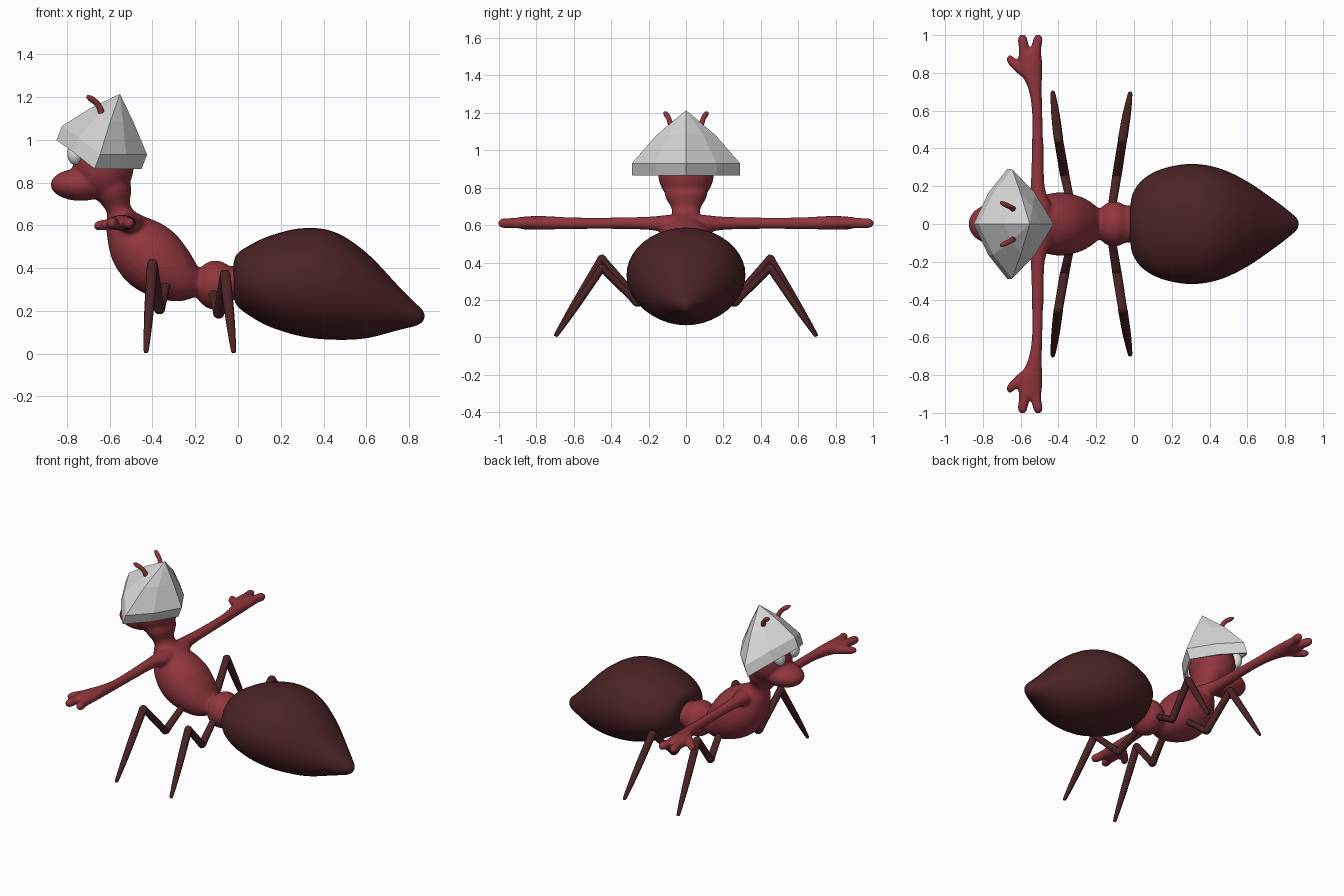
import bpy, bmesh, math
from mathutils import Vector, Matrix

if "Cube" in bpy.data.objects:
    bpy.data.objects.remove(bpy.data.objects["Cube"])


def material(name, r, g, b):
    m = bpy.data.materials.new(name)
    m.diffuse_color = (r, g, b, 1)
    m.use_nodes = True
    m.node_tree.nodes["Principled BSDF"].inputs["Base Color"].default_value = m.diffuse_color
    return m


RED = material("ant red", 0.28, 0.037, 0.047)
BROWN = material("dark brown", 0.072, 0.017, 0.017)
GREY = material("helmet grey", 0.66, 0.66, 0.66)
WHITE = material("eye white", 0.75, 0.75, 0.75)


def finish(name, bm, mat, smooth=True, mirror=False):
    bmesh.ops.recalc_face_normals(bm, faces=bm.faces)
    for f in bm.faces:
        f.smooth = smooth
    me = bpy.data.meshes.new(name)
    bm.to_mesh(me)
    bm.free()
    me.materials.append(mat)
    ob = bpy.data.objects.new(name, me)
    bpy.context.collection.objects.link(ob)
    if mirror:
        mod = ob.modifiers.new("mirror", 'MIRROR')
        mod.use_axis = (False, True, False)
    return ob


def catmull(p0, p1, p2, p3, t):
    return [0.5 * (2 * b + (c - a) * t + (2 * a - 5 * b + 4 * c - d) * t * t
                   + (3 * b - a - 3 * c + d) * t ** 3)
            for a, b, c, d in zip(p0, p1, p2, p3)]


def loft(bm, pts, side, up=None, sub=6, n=24):
    """Smooth tube through stations (x, y, z, half size along side, half size across)."""
    side = Vector(side).normalized()
    st = []
    for i in range(len(pts) - 1):
        q = [pts[max(0, min(len(pts) - 1, i + k))] for k in (-1, 0, 1, 2)]
        st += [catmull(*q, j / sub) for j in range(sub)]
    st.append(pts[-1])
    rings = []
    for i, s in enumerate(st):
        tan = Vector(st[min(i + 1, len(st) - 1)][:3]) - Vector(st[max(i - 1, 0)][:3])
        across = Vector(up) if up else tan.cross(side).normalized()
        a, b = max(s[3], 0.002), max(s[4], 0.002)
        rings.append([bm.verts.new(Vector(s[:3]) + side * a * math.cos(w) + across * b * math.sin(w))
                      for w in (math.tau * k / n for k in range(n))])
    for r, q in zip(rings, rings[1:]):
        for k in range(n):
            bm.faces.new((r[k], r[(k + 1) % n], q[(k + 1) % n], q[k]))
    bm.faces.new(rings[0])
    bm.faces.new(rings[-1])


def ball(bm, centre, radii):
    bmesh.ops.create_uvsphere(bm, u_segments=28, v_segments=18, radius=1,
                              matrix=Matrix.Translation(centre) @ Matrix.Diagonal((*radii, 1)))


# Red body: thorax, neck, head, waist and arms fused into one smooth skin
bm = bmesh.new()
loft(bm, [(-0.16, 0, 0.29, 0.03, 0.02), (-0.20, 0, 0.315, 0.09, 0.07),
          (-0.28, 0, 0.355, 0.142, 0.122), (-0.385, 0, 0.43, 0.168, 0.158),
          (-0.47, 0, 0.515, 0.15, 0.145), (-0.53, 0, 0.60, 0.105, 0.095),
          (-0.558, 0, 0.675, 0.074, 0.058), (-0.58, 0, 0.75, 0.11, 0.085),
          (-0.60, 0, 0.82, 0.12, 0.08)], (0, 1, 0))
ball(bm, (-0.63, 0, 0.88), (0.143, 0.15, 0.165))       # skull
ball(bm, (-0.735, 0, 0.79), (0.142, 0.11, 0.076))      # snout
ball(bm, (-0.105, 0, 0.32), (0.1, 0.12, 0.115))        # waist
ball(bm, (-0.03, 0, 0.33), (0.1, 0.1, 0.08))
for s in (1, -1):
    loft(bm, [(-0.50, 0, 0.595, 0.07, 0.07), (-0.50, s * 0.1, 0.605, 0.06, 0.05),
              (-0.51, s * 0.2, 0.61, 0.038, 0.036), (-0.51, s * 0.4, 0.61, 0.031, 0.03),
              (-0.513, s * 0.6, 0.61, 0.028, 0.031), (-0.525, s * 0.72, 0.612, 0.037, 0.036),
              (-0.545, s * 0.81, 0.612, 0.06, 0.037), (-0.55, s * 0.89, 0.612, 0.062, 0.031),
              (-0.55, s * 0.925, 0.612, 0.045, 0.02)], (1, 0, 0))
    for x0, x1 in ((-0.583, -0.59), (-0.518, -0.508)):  # fingers
        loft(bm, [(x0, s * 0.87, 0.612, 0.028, 0.03), (x0, s * 0.93, 0.611, 0.027, 0.028),
                  (x1, s * 0.98, 0.61, 0.026, 0.027), (x1, s * 1.004, 0.61, 0.012, 0.013)], (1, 0, 0))
    loft(bm, [(-0.54, s * 0.78, 0.61, 0.035, 0.032), (-0.60, s * 0.815, 0.605, 0.025, 0.026),
              (-0.65, s * 0.865, 0.598, 0.024, 0.024), (-0.668, s * 0.89, 0.596, 0.011, 0.011)],
         (1, s, 0))                                     # thumb
body = finish("body", bm, RED)
fuse = body.modifiers.new("fuse", 'REMESH')
fuse.mode = 'VOXEL'
fuse.voxel_size = 0.01
fuse.use_smooth_shade = True
soft = body.modifiers.new("soften", 'SMOOTH')
soft.factor = 0.5
soft.iterations = 6

# Large pointed abdomen
bm = bmesh.new()
loft(bm, [(-0.02, 0, 0.345, 0.09, 0.08), (-0.005, 0, 0.345, 0.165, 0.12),
          (0.05, 0, 0.342, 0.238, 0.162), (0.15, 0, 0.338, 0.292, 0.213),
          (0.3, 0, 0.333, 0.318, 0.253), (0.45, 0, 0.317, 0.295, 0.252),
          (0.6, 0, 0.272, 0.225, 0.2), (0.75, 0, 0.213, 0.122, 0.103),
          (0.83, 0, 0.183, 0.06, 0.053), (0.86, 0, 0.177, 0.032, 0.03),
          (0.872, 0, 0.177, 0.008, 0.008)], (0, 1, 0), up=(0, 0, 1), n=40)
finish("abdomen", bm, BROWN)


# Bent legs, mirrored left and right
def leg(name, hip, low, knee, foot):
    hip, low, knee, foot = map(Vector, (hip, low, knee, foot))
    path = [(hip, 0.022), (hip.lerp(low, 0.8), 0.024), (low, 0.025), (low.lerp(knee, 0.15), 0.025),
            (low.lerp(knee, 0.88), 0.024), (knee, 0.024), (knee.lerp(foot, 0.08), 0.025),
            (knee.lerp(foot, 0.55), 0.022), (knee.lerp(foot, 0.95), 0.013), (foot, 0.006)]
    bm = bmesh.new()
    loft(bm, [(*p, r, r * 0.85) for p, r in path], (1, 0, 0), sub=4, n=14)
    finish(name, bm, BROWN, mirror=True)


leg("front_legs", (-0.335, 0.11, 0.33), (-0.367, 0.26, 0.205), (-0.40, 0.45, 0.422), (-0.43, 0.70, 0.006))
leg("rear_legs", (-0.12, 0.07, 0.30), (-0.09, 0.26, 0.185), (-0.06, 0.45, 0.372), (-0.02, 0.695, 0.006))

# Faceted helmet: pointed crown over a slanted band
front, flank, back = Vector((-0.823, 0, 1.064)), Vector((-0.645, 0.29, 0.93)), Vector((-0.425, 0, 0.93))
apex = Vector((-0.552, 0, 1.214))
half = [front, front.lerp(flank, 0.5) + Vector((-0.012, 0.018, 0.012)), flank,
        flank.lerp(back, 0.5) + Vector((0.012, 0.018, 0)), back]
ring = half + [Vector((p.x, -p.y, p.z)) for p in half[3:0:-1]]
bm = bmesh.new()
top = bm.verts.new(apex)
mid = [bm.verts.new(p.lerp(apex, 0.5) + Vector((0, math.copysign(0.012, p.y) if abs(p.y) > 0.01 else 0, 0.01)))
       for p in ring]
brim = [bm.verts.new(p) for p in ring]
base = [bm.verts.new(p + Vector((-0.026, 0, -0.066))) for p in ring]
for i in range(8):
    j = (i + 1) % 8
    bm.faces.new((top, mid[i], mid[j]))
    bm.faces.new((mid[i], brim[i], brim[j], mid[j]))
    bm.faces.new((brim[i], base[i], base[j], brim[j]))
helmet = finish("helmet", bm, GREY, smooth=False)
shell = helmet.modifiers.new("shell", 'SOLIDIFY')
shell.thickness = 0.015
shell.offset = -1

# Eyes under the helmet brim
bm = bmesh.new()
ball(bm, (-0.762, 0.075, 0.935), (0.036, 0.04, 0.052))
finish("eyes", bm, WHITE, mirror=True)

# Antennae poking through the helmet
bm = bmesh.new()
loft(bm, [(-0.638, 0.075, 1.09, 0.013, 0.013), (-0.64, 0.08, 1.13, 0.015, 0.015),
          (-0.658, 0.092, 1.168, 0.014, 0.014), (-0.69, 0.106, 1.193, 0.014, 0.014),
          (-0.708, 0.113, 1.203, 0.006, 0.006)], (0, 1, 0), n=14)
finish("antennae", bm, RED, mirror=True)
